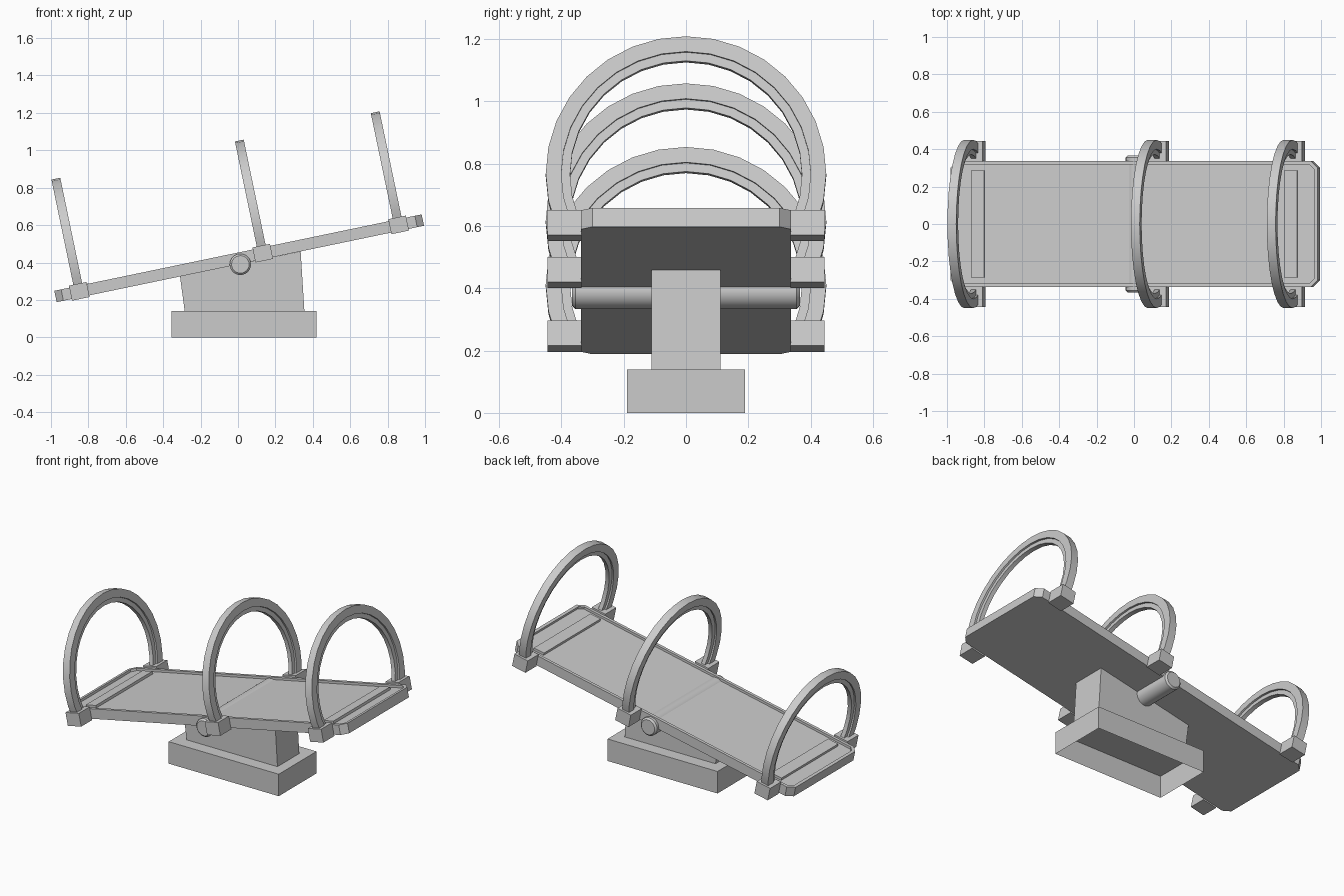
import bpy, bmesh, math
from mathutils import Matrix, Vector

if "Cube" in bpy.data.objects:
    bpy.data.objects.remove(bpy.data.objects["Cube"])

# Tilted frame of the board: origin at the middle of its underside
TILT = Matrix.Translation((0.0125, 0, 0.3925)) @ Matrix.Rotation(math.radians(-11.75), 4, 'Y')


def finish(name, bm, matrix=None, smooth=False):
    bmesh.ops.recalc_face_normals(bm, faces=bm.faces)
    me = bpy.data.meshes.new(name)
    bm.to_mesh(me)
    bm.free()
    ob = bpy.data.objects.new(name, me)
    bpy.context.collection.objects.link(ob)
    if matrix:
        ob.matrix_world = matrix
    if smooth:
        bpy.ops.object.select_all(action='DESELECT')
        ob.select_set(True)
        bpy.context.view_layer.objects.active = ob
        bpy.ops.object.shade_smooth_by_angle(angle=math.radians(30))
    return ob


def prism(points, offset):
    """Extrude a closed outline of 3D points along offset."""
    bm = bmesh.new()
    face = bm.faces.new([bm.verts.new(p) for p in points])
    ext = bmesh.ops.extrude_face_region(bm, geom=[face], use_keep_orig=True)
    bmesh.ops.translate(bm, vec=offset, verts=[v for v in ext['geom'] if isinstance(v, bmesh.types.BMVert)])
    return bm


def box(name, x, y, z, matrix=None):
    pts = [(x[0], y[0], z[0]), (x[1], y[0], z[0]), (x[1], y[1], z[0]), (x[0], y[1], z[0])]
    return finish(name, prism(pts, (0, 0, z[1] - z[0])), matrix)


# Base: hollow box, open underneath
base = box("base", (-0.355, 0.42), (-0.19, 0.19), (0, 0.14))
bm = bmesh.new()
bm.from_mesh(base.data)
bmesh.ops.delete(bm, geom=[f for f in bm.faces if f.calc_center_median().z < 0.01], context='FACES_ONLY')
bm.to_mesh(base.data)
bm.free()

# Support: tapered, top cut parallel to the board
side = [(-0.285, 0.14), (0.355, 0.14), (0.335, 0.459), (-0.31, 0.326)]
finish("support", prism([(x, -0.11, z) for x, z in side], (0, 0.22, 0)))

# Axle
bm = bmesh.new()
bmesh.ops.create_cone(bm, cap_ends=True, segments=24, radius1=0.057, radius2=0.057, depth=0.73)
rims = [e for e in bm.edges if abs(e.verts[0].co.z - e.verts[1].co.z) < 1e-4]
bmesh.ops.bevel(bm, geom=rims, offset=0.01, segments=1, affect='EDGES')
finish("axle", bm, Matrix.Translation((0.0125, 0, 0.39)) @ Matrix.Rotation(math.pi / 2, 4, 'X'), True)

# Board: chamfered corners, shallow recess inside a rim
L, W, C, T = 1.003, 0.337, 0.037, 0.062
outline = [(L, W - C), (L - C, W), (C - L, W), (-L, W - C),
           (-L, C - W), (C - L, -W), (L - C, -W), (L, C - W)]
bm = prism([(x, y, 0) for x, y in outline], (0, 0, T))
bmesh.ops.recalc_face_normals(bm, faces=bm.faces)
top = max(bm.faces, key=lambda f: f.calc_center_median().z)
bmesh.ops.inset_region(bm, faces=[top], thickness=0.021)
ext = bmesh.ops.extrude_discrete_faces(bm, faces=[top])
bmesh.ops.translate(bm, vec=(0, 0, -0.015), verts=ext['faces'][0].verts)
ring = ext['faces'][0]
finish("board", bm, TILT)

# Cross slats near both ends
for tag, u in (("left", -0.855), ("right", 0.855)):
    box(tag + "_slat", (u - 0.036, u + 0.036), (-0.285, 0.285), (0.045, 0.063), TILT)

# T-shaped section of the hoops: (radius, half width)
SECTION = [(0.45, -0.024), (0.45, 0.024), (0.4, 0.024), (0.4, 0.013),
           (0.372, 0.013), (0.372, -0.013), (0.4, -0.013), (0.4, -0.024)]


def hoop(name, u):
    bm = bmesh.new()
    rows = []
    for i in range(-10, 11):
        a = i * math.pi / 16
        rows.append([bm.verts.new((u + h, r * math.sin(a), 0.197 + r * math.cos(a))) for r, h in SECTION])
    n = len(SECTION)
    for a, b in zip(rows, rows[1:]):
        for k in range(n):
            bm.faces.new((a[k], a[(k + 1) % n], b[(k + 1) % n], b[k]))
    bm.faces.new(rows[0])
    bm.faces.new(rows[-1])
    finish(name, bm, TILT, True)


# Hoops with a mounting block on each side
for tag, u in (("left", -0.873), ("middle", 0.129), ("right", 0.871)):
    hoop(tag + "_hoop", u)
    for end, s in (("front", -1), ("back", 1)):
        box(f"{tag}_{end}_block", (u - 0.048, u + 0.048), sorted((s * 0.335, s * 0.445)), (-0.009, 0.073), TILT)
